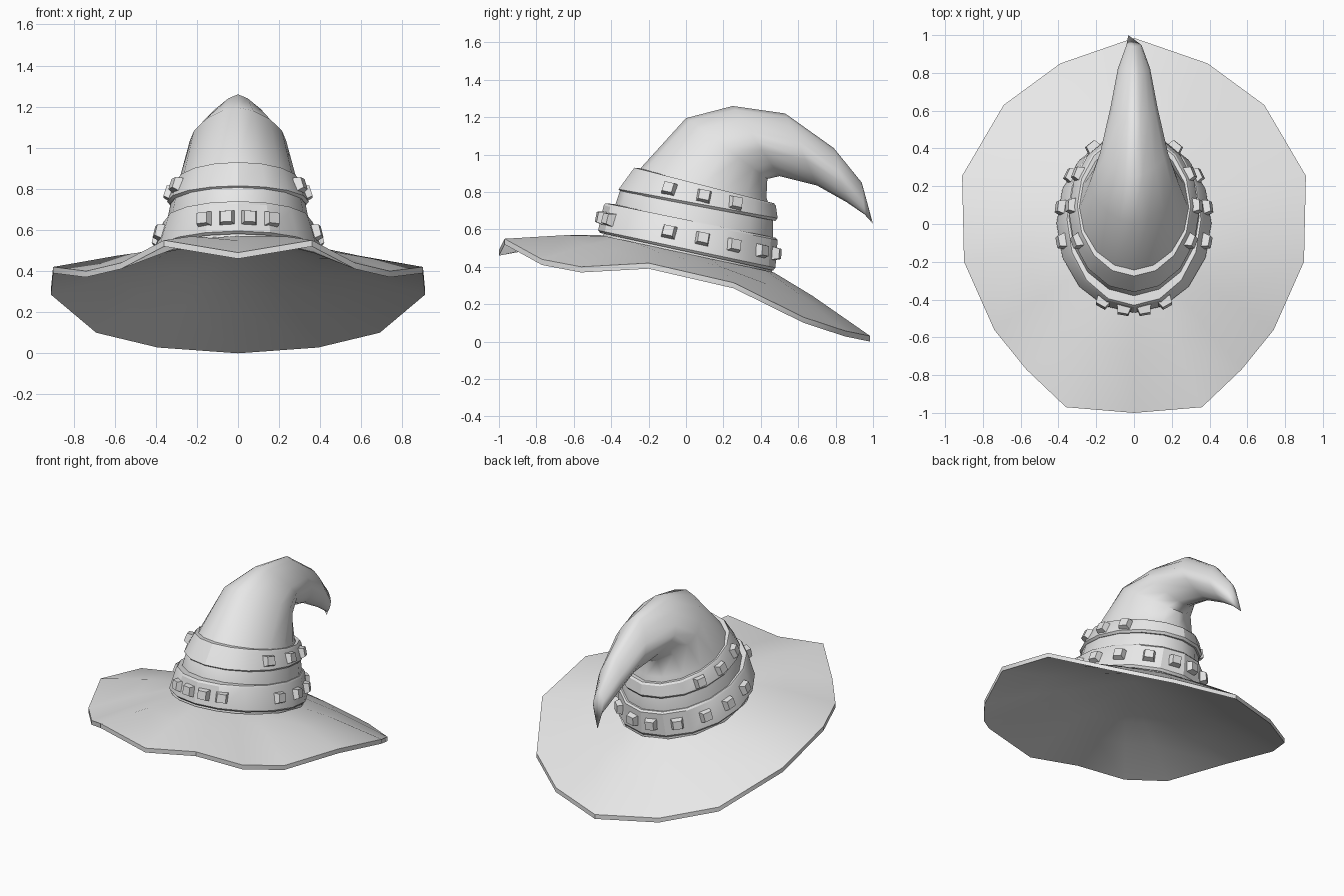
import bpy, bmesh, math
from mathutils import Vector

if "Cube" in bpy.data.objects:
    bpy.data.objects.remove(bpy.data.objects["Cube"])

SIDES = 16

cloth = bpy.data.materials.new("light_grey")
cloth.diffuse_color = (0.8, 0.8, 0.8, 1)
cloth.use_nodes = True
cloth.node_tree.nodes["Principled BSDF"].inputs["Base Color"].default_value = cloth.diffuse_color


def finish(name, bm, smooth=None):
    """Turn a bmesh into a named object with the shared material."""
    bmesh.ops.recalc_face_normals(bm, faces=bm.faces)
    mesh = bpy.data.meshes.new(name)
    bm.to_mesh(mesh)
    bm.free()
    mesh.materials.append(cloth)
    obj = bpy.data.objects.new(name, mesh)
    bpy.context.collection.objects.link(obj)
    if smooth:
        bpy.ops.object.select_all(action='DESELECT')
        obj.select_set(True)
        bpy.context.view_layer.objects.active = obj
        bpy.ops.object.shade_smooth_by_angle(angle=math.radians(smooth))
    return obj


def ring_point(ring, t):
    """Point on a tilted oval; t = 0 is the front, power > 1 makes it pointed."""
    fy, fz, by, bz, half, power = ring
    c, s = math.cos(t), math.sin(t)
    a = math.copysign(abs(c) ** power, c)
    b = math.copysign(abs(s) ** power, s)
    return Vector((half * b, (fy + by) / 2 + (fy - by) / 2 * a,
                   (fz + bz) / 2 + (fz - bz) / 2 * a))


def ring_points(ring):
    return [ring_point(ring, 2 * math.pi * i / SIDES) for i in range(SIDES)]


def loft(bm, loops, closed=False, end=None):
    """Skin consecutive loops; optionally close the profile or end in a point."""
    rows = [[bm.verts.new(p) for p in loop] for loop in loops]
    pairs = list(zip(rows, rows[1:]))
    if closed:
        pairs.append((rows[-1], rows[0]))
    for a, b in pairs:
        for i in range(len(a)):
            j = (i + 1) % len(a)
            bm.faces.new((a[i], a[j], b[j], b[i]))
    if end:
        apex = bm.verts.new(end)
        last = rows[-1]
        for i in range(len(last)):
            bm.faces.new((last[i], last[(i + 1) % len(last)], apex))


# Crown: front y,z / back y,z / half width / pointedness, bending into the tip
crown_rings = [
    (-0.45, 0.55, 0.46, 0.36, 0.39, 1.0),
    (-0.375, 0.74, 0.465, 0.55, 0.345, 1.0),
    (-0.345, 0.83, 0.465, 0.66, 0.325, 1.0),
    (-0.245, 0.925, 0.43, 0.77, 0.285, 1.05),
    (0.0, 1.195, 0.435, 0.87, 0.235, 1.2),
    (0.25, 1.26, 0.50, 0.885, 0.18, 1.4),
    (0.53, 1.22, 0.70, 0.835, 0.125, 1.35),
    (0.79, 1.035, 0.86, 0.745, 0.085, 1.3),
    (0.94, 0.85, 0.955, 0.68, 0.04, 1.2),
]
bm = bmesh.new()
loft(bm, [ring_points(r) for r in crown_rings], end=(-0.03, 1.0, 0.63))
finish("crown", bm, 50)

# Brim: right half of the rim from front to back (x, y, underside z)
half_rim = [(0, -1.0, 0.46), (0.36, -0.97, 0.52), (0.57, -0.77, 0.41),
            (0.74, -0.56, 0.37), (0.90, -0.20, 0.39), (0.91, 0.255, 0.285),
            (0.69, 0.63, 0.10), (0.39, 0.85, 0.028), (0, 0.985, 0.0)]
rim = [Vector(p) for p in half_rim]
rim += [Vector((-p.x, p.y, p.z)) for p in reversed(rim[1:-1])]
base_ring = (-0.46, 0.57, 0.47, 0.37, 0.40, 1.0)
base = [ring_point(base_ring, math.atan2(p.x, -p.y)) for p in rim]
mid = [b.lerp(r, 0.4) + Vector((0, 0, 0.005)) for b, r in zip(base, rim)]
up = Vector((0, 0, 0.03))
bm = bmesh.new()
loft(bm, [base, [p + up * 0.6 for p in mid], [p + up for p in rim], rim,
          [p - up * 0.4 for p in mid], [p - up for p in base]],
     end=(0, 0, 0.56))
finish("brim", bm, 35)


# Two raised bands around the crown
def grown(ring, d, dz=0.0):
    fy, fz, by, bz, half, power = ring
    return (fy - d, fz + dz, by + d, bz + dz, half + d, power)


def band(name, low, high):
    profile = [grown(low, -0.05), grown(low, -0.012, -0.004),
               grown(low, 0, 0.01), grown(high, 0, -0.012),
               grown(high, -0.01, 0.0), grown(high, -0.06, -0.005)]
    bm = bmesh.new()
    loft(bm, [ring_points(r) for r in profile], closed=True)
    finish(name, bm, 25)


# Tapered rectangular studs, mirrored left and right on a band
def studs(name, low, high, angles):
    bm = bmesh.new()
    for deg in [s * a for a in angles for s in (1, -1)]:
        t = math.radians(deg)
        lo, hi = ring_point(low, t), ring_point(high, t)
        along = ((ring_point(low, t + 0.05) + ring_point(high, t + 0.05))
                 - (ring_point(low, t - 0.05) + ring_point(high, t - 0.05)))
        along.normalize()
        out = along.cross(hi - lo).normalized()
        rise = out.cross(along)
        centre = lo.lerp(hi, 0.5)

        def corners(w, h, depth):
            return [bm.verts.new(centre + along * (w * i) + rise * (h * j)
                                 + out * depth)
                    for i, j in ((-1, -1), (1, -1), (1, 1), (-1, 1))]
        a, b = corners(0.04, 0.037, -0.02), corners(0.028, 0.027, 0.028)
        bm.faces.new(a[::-1])
        bm.faces.new(b)
        for i in range(4):
            j = (i + 1) % 4
            bm.faces.new((a[i], a[j], b[j], b[i]))
    finish(name, bm)


lower = ((-0.47, 0.585, 0.478, 0.385, 0.41, 1.0),
         (-0.44, 0.74, 0.49, 0.555, 0.365, 1.0))
upper = ((-0.36, 0.805, 0.49, 0.65, 0.345, 1.0),
         (-0.285, 0.93, 0.48, 0.74, 0.31, 1.0))
band("lower_band", *lower)
band("upper_band", *upper)
studs("lower_studs", *lower, (8, 25, 77, 99, 121, 146, 170))
studs("upper_studs", *upper, (65, 92, 117))
